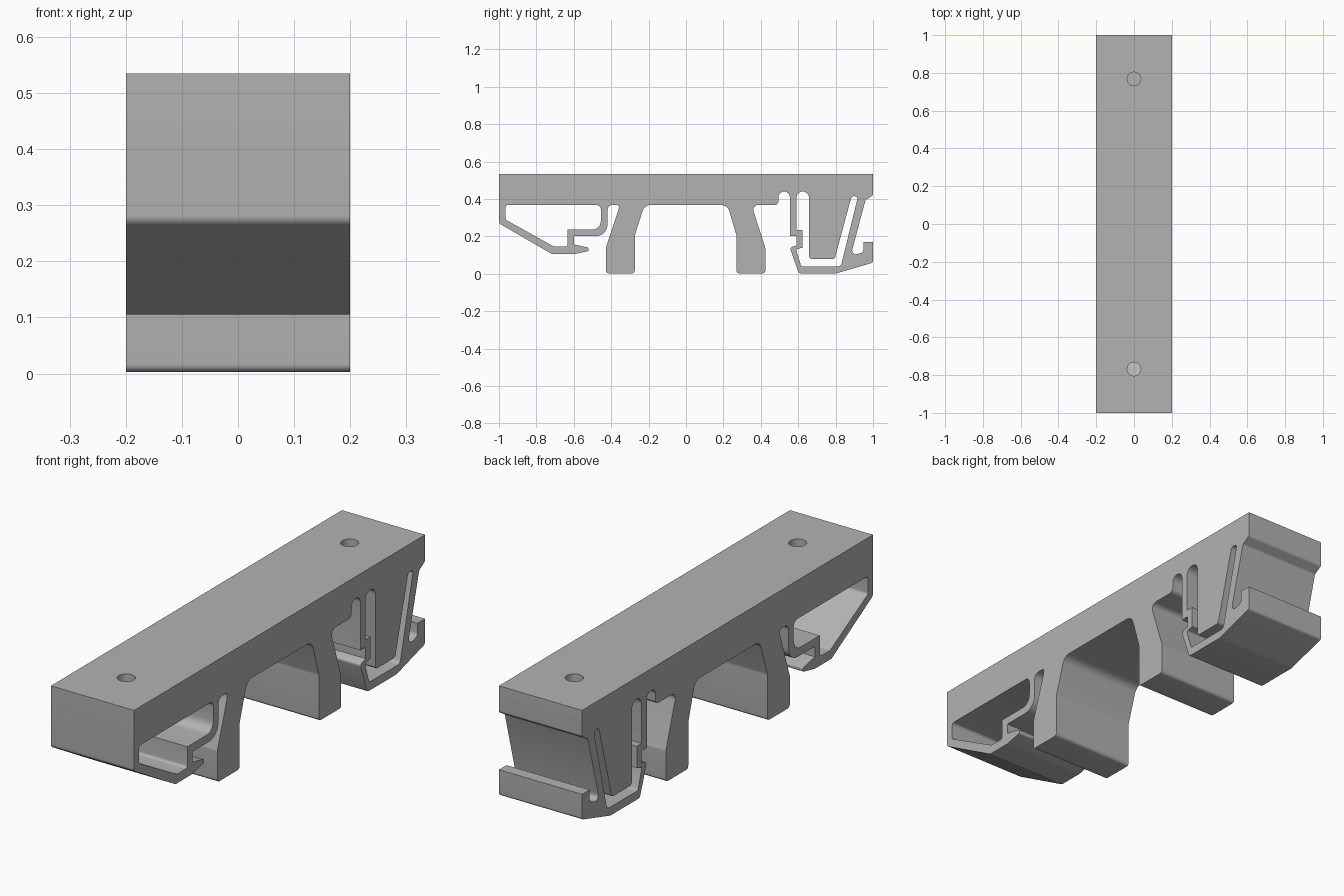
import bpy, bmesh, math
from mathutils import Matrix, Vector

if "Cube" in bpy.data.objects:
    bpy.data.objects.remove(bpy.data.objects["Cube"])

HALF_WIDTH = 0.2

grey = bpy.data.materials.new("plain grey")
grey.diffuse_color = (0.45, 0.45, 0.45, 1)
grey.use_nodes = True
grey.node_tree.nodes["Principled BSDF"].inputs["Base Color"].default_value = grey.diffuse_color


def rounded(points, steps=6):
    """Closed outline from (y, z, corner radius) with filleted corners."""
    out = []
    n = len(points)
    for i, (y, z, r) in enumerate(points):
        p = Vector((y, z))
        if r == 0:
            out.append(p)
            continue
        a = Vector(points[i - 1][:2]) - p
        b = Vector(points[(i + 1) % n][:2]) - p
        half = a.angle(b) / 2
        reach = min(r / math.tan(half), a.length * 0.499, b.length * 0.499)
        r = reach * math.tan(half)
        a.normalize()
        b.normalize()
        centre = p + (a + b).normalized() * (r / math.sin(half))
        start, end = p + a * reach - centre, p + b * reach - centre
        sweep = start.angle_signed(end)
        for k in range(steps + 1):
            out.append(centre + Matrix.Rotation(-sweep * k / steps, 2) @ start)
    return out


# Outer silhouette: bar, front hook, two legs, rear spring clip
front_hook = [
    (-1, .535, 0), (-1, .27, .02), (-.715, .105, .02), (-.6, .105, .02),
    (-.52, .122, .008), (-.52, .14, .008), (-.6, .157, 0), (-.6, .202, 0),
    (-.42, .202, .06), (-.42, .368, .027), (-.358, .368, .03),
]
legs = [
    (-.36, .345, .02), (-.428, .14, .03), (-.428, .003, .014), (-.274, .003, .014),
    (-.274, .205, .03), (-.222, .368, .045),
    (.222, .368, .045), (.27, .205, .03), (.27, .003, .014), (.424, .003, .014),
    (.424, .14, .03), (.35, .368, .025),
]
rear_clip = [
    (.495, .368, .02), (.495, .44, .029), (.555, .44, .029), (.555, .202, 0),
    (.592, .202, 0), (.592, .152, 0), (.555, .14, .012), (.603, .003, .015),
    (.805, .003, .03), (1, .06, .012), (1, .17, 0), (.948, .17, 0),
    (.948, .115, .02), (.88, .095, .02), (.96, .396, .012), (1, .42, .015),
    (1, .535, 0),
]

# Window behind the front hook
hook_window = [
    (-.965, .368, .012), (-.965, .29, .012), (-.705, .145, .015), (-.634, .145, .012),
    (-.634, .237, 0), (-.455, .237, .045), (-.455, .368, .025),
]
# Narrow channel around the rear block
clip_channel = [
    (.59, .44, .034), (.59, .235, 0), (.624, .235, 0), (.624, .14, 0),
    (.588, .132, .008), (.616, .04, .012), (.828, .04, .02), (.92, .415, .017),
    (.885, .415, .017), (.795, .08, .015), (.658, .08, .015), (.658, .44, .034),
]

curve = bpy.data.curves.new("clip profile", 'CURVE')
curve.dimensions = '2D'
curve.fill_mode = 'BOTH'
curve.extrude = HALF_WIDTH
for loop in (front_hook + legs + rear_clip, hook_window, clip_channel):
    pts = rounded(loop)
    spline = curve.splines.new('POLY')
    spline.points.add(len(pts) - 1)
    for sp, p in zip(spline.points, pts):
        sp.co = (p.x, p.y, 0, 1)
    spline.use_cyclic_u = True

clip = bpy.data.objects.new("mounting_clip", curve)
bpy.context.collection.objects.link(clip)
bpy.context.view_layer.objects.active = clip
clip.select_set(True)
bpy.ops.object.convert(target='MESH')
clip = bpy.context.object
clip.name = "mounting_clip"

# Stand the profile upright: local x -> y, y -> z, depth -> x
clip.data.transform(Matrix(((0, 0, 1, 0), (1, 0, 0, 0), (0, 1, 0, 0), (0, 0, 0, 1))))
bm = bmesh.new()
bm.from_mesh(clip.data)
bmesh.ops.remove_doubles(bm, verts=bm.verts, dist=0.0001)
bmesh.ops.recalc_face_normals(bm, faces=bm.faces)
bm.to_mesh(clip.data)
bm.free()
clip.data.materials.clear()
clip.data.materials.append(grey)

# Screw holes down through the bar
for name, y in (("front", -.768), ("rear", .768)):
    bpy.ops.mesh.primitive_cylinder_add(vertices=32, radius=.036, depth=.3,
                                        location=(0, y, .49))
    cutter = bpy.context.object
    cutter.name = name + "_hole_cutter"
    cutter.data.materials.append(grey)
    cutter.hide_render = True
    cutter.hide_set(True)
    mod = clip.modifiers.new(name + " hole", 'BOOLEAN')
    mod.object = cutter
    mod.operation = 'DIFFERENCE'
    mod.solver = 'EXACT'

bpy.ops.object.select_all(action='DESELECT')
clip.select_set(True)
bpy.context.view_layer.objects.active = clip
for mod in list(clip.modifiers):
    bpy.ops.object.modifier_apply(modifier=mod.name)
bpy.ops.object.shade_smooth_by_angle(angle=math.radians(30))
